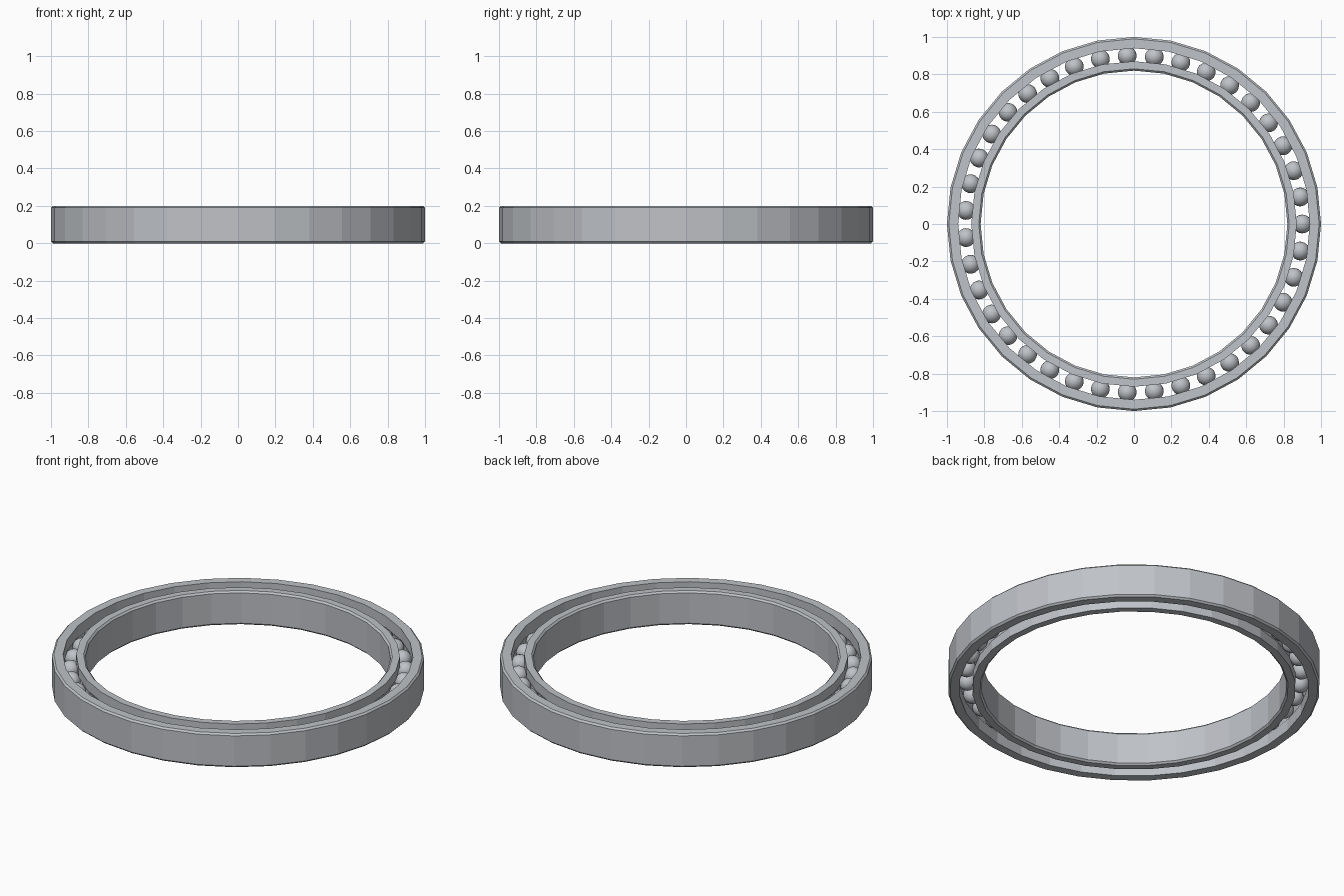
import bpy, bmesh, math

cube = bpy.data.objects.get("Cube")
if cube:
    bpy.data.objects.remove(cube)

SEGMENTS, BALLS = 32, 39
HEIGHT, MID = 0.2, 0.1
TRACK, BALL_R, GROOVE_R = 0.9, 0.05, 0.052
BEVEL = 0.01


def make_material(name, colour):
    mat = bpy.data.materials.new(name)
    mat.use_nodes = True
    mat.diffuse_color = colour
    bsdf = mat.node_tree.nodes["Principled BSDF"]
    bsdf.inputs["Base Color"].default_value = colour
    return mat


steel = make_material("steel grey", (0.52, 0.54, 0.57, 1))


def add_object(name, bm):
    mesh = bpy.data.meshes.new(name)
    bm.to_mesh(mesh)
    bm.free()
    mesh.materials.append(steel)
    obj = bpy.data.objects.new(name, mesh)
    bpy.context.collection.objects.link(obj)
    return obj


def race_profile(rim, lip):
    """Closed (radius, z) section: chamfered rim, flat ends, ball groove in the lip."""
    side = 1 if rim > lip else -1
    inset = rim - side * BEVEL
    points = [(inset, 0), (rim, BEVEL), (rim, HEIGHT - BEVEL), (inset, HEIGHT), (lip, HEIGHT)]
    half = math.acos(abs(lip - TRACK) / GROOVE_R)
    for i in range(9):
        a = half * (1 - i / 4)
        points.append((TRACK + side * GROOVE_R * math.cos(a), MID + GROOVE_R * math.sin(a)))
    return points + [(lip, 0)]


def make_race(name, rim, lip):
    bm = bmesh.new()
    loops = []
    for i in range(SEGMENTS):
        a = math.tau * i / SEGMENTS
        loops.append([bm.verts.new((r * math.cos(a), r * math.sin(a), z))
                      for r, z in race_profile(rim, lip)])
    count = len(loops[0])
    for i, here in enumerate(loops):
        after = loops[(i + 1) % SEGMENTS]
        for j in range(count):
            k = (j + 1) % count
            bm.faces.new((here[j], after[j], after[k], here[k]))
    bmesh.ops.recalc_face_normals(bm, faces=bm.faces)
    return add_object(name, bm)


# Outer and inner races
make_race("outer_race", 1.0, 0.94)
make_race("inner_race", 0.82, 0.87)

# Balls spaced evenly around the track, sharing one mesh
bm = bmesh.new()
bmesh.ops.create_uvsphere(bm, u_segments=24, v_segments=12, radius=BALL_R)
for face in bm.faces:
    face.smooth = True
first = add_object("ball", bm)
for i in range(BALLS):
    ball = first if i == 0 else first.copy()
    if i:
        bpy.context.collection.objects.link(ball)
    a = math.tau * i / BALLS
    ball.location = (TRACK * math.cos(a), TRACK * math.sin(a), MID)
    ball.rotation_euler.z = a
